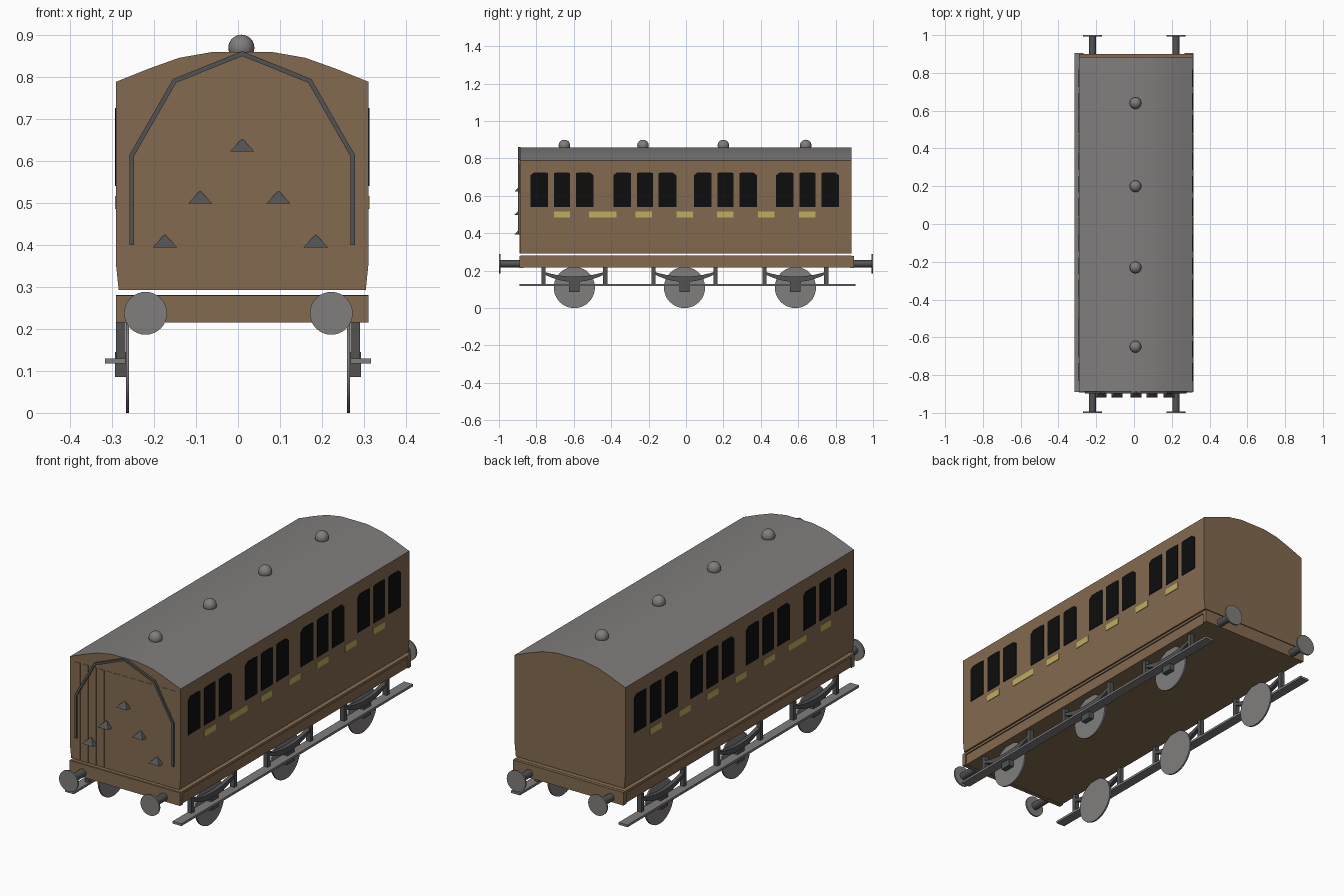
import bpy, bmesh, math
from mathutils import Vector

cube = bpy.data.objects.get("Cube")
if cube:
    bpy.data.objects.remove(cube, do_unlink=True)


def material(name, r, g, b):
    m = bpy.data.materials.new(name)
    m.use_nodes = True
    m.diffuse_color = (r, g, b, 1)
    m.node_tree.nodes["Principled BSDF"].inputs["Base Color"].default_value = (r, g, b, 1)
    return m


BROWN = material("brown paint", 0.23, 0.145, 0.08)
GREY = material("light grey", 0.22, 0.205, 0.205)
DARK = material("dark grey", 0.085, 0.085, 0.085)
BLACK = material("window black", 0.004, 0.004, 0.004)
YELLOW = material("pale yellow", 0.52, 0.42, 0.115)


def finish(name, bm, *mats, smooth=False):
    bmesh.ops.recalc_face_normals(bm, faces=bm.faces)
    mesh = bpy.data.meshes.new(name)
    bm.to_mesh(mesh)
    bm.free()
    for m in mats:
        mesh.materials.append(m)
    ob = bpy.data.objects.new(name, mesh)
    bpy.context.scene.collection.objects.link(ob)
    if smooth:
        bpy.ops.object.select_all(action='DESELECT')
        ob.select_set(True)
        bpy.context.view_layer.objects.active = ob
        bpy.ops.object.shade_smooth_by_angle(angle=math.radians(30))
    return ob


def prism(bm, points, axis, lo, hi):
    """Extrude a 2D outline along x (outline in y, z) or y (outline in x, z)."""
    def place(p, d):
        return (d, p[0], p[1]) if axis == 'x' else (p[0], d, p[1])
    a = [bm.verts.new(place(p, lo)) for p in points]
    b = [bm.verts.new(place(p, hi)) for p in points]
    bm.faces.new(a)
    bm.faces.new(b[::-1])
    for i in range(len(a)):
        j = (i + 1) % len(a)
        bm.faces.new((a[i], b[i], b[j], a[j]))


def box(bm, x0, x1, y0, y1, z0, z1):
    prism(bm, [(x0, z0), (x1, z0), (x1, z1), (x0, z1)], 'y', y0, y1)


def disc(bm, axis, centre, radius, lo, hi, sides=32):
    ring = [(centre[0] + radius * math.cos(math.tau * i / sides),
             centre[1] + radius * math.sin(math.tau * i / sides)) for i in range(sides)]
    prism(bm, ring, axis, lo, hi)


MID = 0.01           # body centre line
HALF = 0.30
FRONT, BACK = -0.888, 0.885

# Body with an arched roof
half_outline = [(0.294, 0.292), (HALF, 0.35), (HALF, 0.788), (0.22, 0.82), (0.15, 0.845), (0.07, 0.859)]
outline = [(MID + x, z) for x, z in half_outline] + [(MID - x, z) for x, z in reversed(half_outline)]
bm = bmesh.new()
prism(bm, outline, 'y', FRONT, BACK)
bm.normal_update()
bmesh.ops.recalc_face_normals(bm, faces=bm.faces)
for f in bm.faces:
    f.material_index = int(f.normal.z > 0.3)
finish("carriage_body", bm, BROWN, GREY, smooth=True)

# Vertical planks on the front end
bm = bmesh.new()
for i in range(13):
    x = MID - 0.26 + i * 0.0433
    box(bm, x - 0.016, x + 0.016, FRONT - 0.002, FRONT + 0.005, 0.292, 0.77)
finish("front_planks", bm, BROWN)

# Underframe and buffer beams
bm = bmesh.new()
box(bm, MID - 0.294, MID + 0.294, -0.87, 0.88, 0.216, 0.27)
box(bm, MID - HALF, MID + HALF, -0.885, 0.885, 0.268, 0.28)
for y in (-0.88, 0.888):
    box(bm, MID - HALF, MID + HALF, y - 0.011, y + 0.011, 0.215, 0.279)
finish("underframe", bm, BROWN)

# Roof ventilators
bm = bmesh.new()
for y in (-0.65, -0.23, 0.20, 0.64):
    start = len(bm.verts)
    new = bmesh.ops.create_uvsphere(bm, u_segments=20, v_segments=12, radius=0.031)["verts"]
    bmesh.ops.translate(bm, verts=new, vec=(0.008, y, 0.869))
finish("roof_ventilators", bm, GREY, smooth=True)

# Windows in four groups of three, the outer ones with a sloping top corner
glass, plates = bmesh.new(), bmesh.new()
for side in (-1, 1):
    face = MID + side * HALF
    for centre in (-0.663, -0.22, 0.211, 0.65):
        for k in (-1, 0, 1):
            y = centre + k * 0.121
            w = 0.043 if k == 0 else 0.047
            left = 0.71 if k < 0 else 0.722
            right = 0.71 if k > 0 else 0.722
            prism(glass, [(y - w, 0.54), (y + w, 0.54), (y + w, right), (y + w * 0.6, 0.725),
                          (y - w * 0.6, 0.725), (y - w, left)], 'x', face - 0.003, face + 0.003)
    # Plates below the windows, the second one longer
    for i in range(7):
        y = -0.663 + i * 0.2185
        w = 0.073 if i == 1 else 0.044
        box(plates, face - 0.003, face + 0.003, y - w, y + w, 0.485, 0.516)
finish("windows", glass, BLACK)
finish("side_plates", plates, YELLOW)

# Bent handrail on the front end
rail = [(0.263, 0.40), (0.263, 0.612), (0.161, 0.79), (0, 0.855)]
path = [Vector((MID - x, z)) for x, z in rail] + [Vector((MID + x, z)) for x, z in reversed(rail[:-1])]
inner, outer = [], []
for i, p in enumerate(path):
    before = (p - path[i - 1]).normalized() if i else Vector((0, 1))
    after = (path[i + 1] - p).normalized() if i < len(path) - 1 else before
    t = (before + after).normalized()
    n = Vector((t.y, -t.x)) * 0.0055 / max(t.dot(after), 0.3)
    inner.append(p + n)
    outer.append(p - n)
bm = bmesh.new()
for i in range(len(path) - 1):
    prism(bm, [inner[i], inner[i + 1], outer[i + 1], outer[i]], 'y', FRONT - 0.01, FRONT + 0.003)
finish("front_handrail", bm, DARK)

# Wedge steps on the front end
bm = bmesh.new()
for x, z in ((0, 0.622), (-0.1, 0.498), (0.086, 0.498), (-0.184, 0.394), (0.175, 0.394)):
    x += MID
    base = [bm.verts.new((x + dx, y, z)) for dx, y in
            ((-0.029, FRONT), (-0.029, FRONT - 0.03), (0.029, FRONT - 0.03), (0.029, FRONT))]
    tip = bm.verts.new((x, FRONT, z + 0.031))
    bm.faces.new(base)
    for i in range(4):
        bm.faces.new((base[i], base[(i + 1) % 4], tip))
finish("front_steps", bm, DARK)

# Buffers
heads, shafts = bmesh.new(), bmesh.new()
for x in (-0.22, 0.222):
    for end in (-1, 1):
        disc(heads, 'y', (x, 0.237), 0.051, end * 0.992, end * 1.0)
        disc(shafts, 'y', (x, 0.237), 0.019, end * 0.88, end * 0.993, 16)
finish("buffer_heads", heads, GREY, smooth=True)
finish("buffer_shafts", shafts, DARK, smooth=True)

# Running gear: wheels, springs, hangers, axle boxes and footboards
wheels, gear, boards = bmesh.new(), bmesh.new(), bmesh.new()
for side in (-1, 1):
    def lateral(a, b):
        return sorted((side * a, side * b))
    for y in (-0.597, -0.008, 0.585):
        disc(wheels, 'x', (y, 0.11), 0.11, *lateral(0.259, 0.267), 40)
        box(gear, *lateral(0.266, 0.293), y - 0.028, y + 0.028, 0.085, 0.145)
        for end in (-1, 1):
            h = y + end * 0.165
            box(gear, *lateral(0.268, 0.290), h - 0.011, h + 0.011, 0.125, 0.218)
        steps = [i / 5 for i in range(-5, 6)]
        upper = [(y + t * 0.165, 0.168 + 0.027 * t * t) for t in steps]
        lower = [(y + t * 0.165, 0.140 + 0.042 * t * t) for t in reversed(steps)]
        prism(gear, upper + lower, 'x', *lateral(0.268, 0.288))
    box(boards, *lateral(0.268, 0.316), -0.89, 0.905, 0.118, 0.129)
finish("wheels", wheels, GREY, smooth=True)
finish("springs_and_axle_boxes", gear, DARK)
finish("footboards", boards, GREY)
